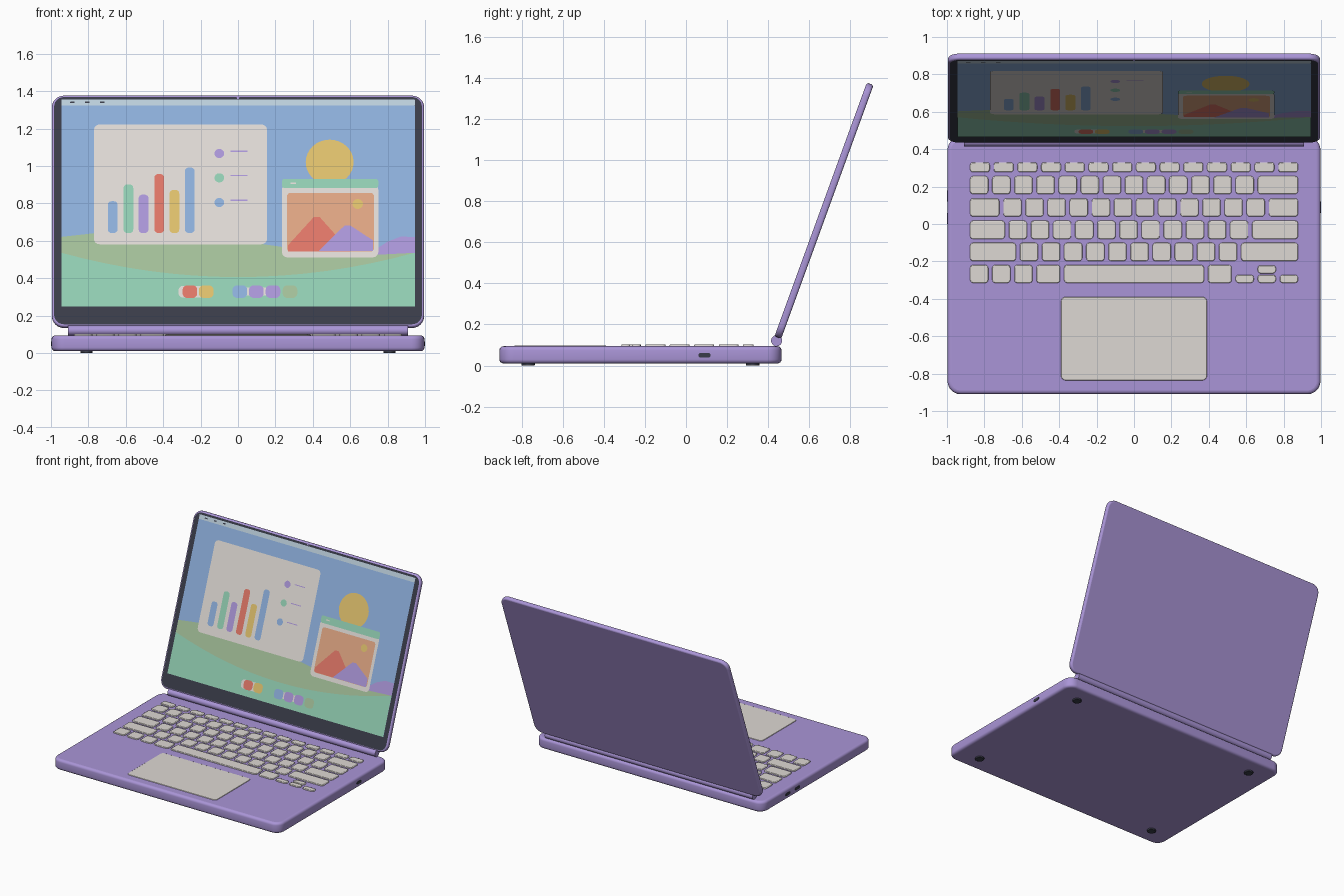
import bpy, bmesh, math
from mathutils import Matrix

if "Cube" in bpy.data.objects:
    bpy.data.objects.remove(bpy.data.objects["Cube"])


def mat(name, r, g, b):
    m = bpy.data.materials.new(name)
    lin = [(c / 255 / 12.92 if c < 11 else ((c / 255 + 0.055) / 1.055) ** 2.4) for c in (r, g, b)]
    m.diffuse_color = (*lin, 1)
    m.use_nodes = True
    m.node_tree.nodes["Principled BSDF"].inputs["Base Color"].default_value = m.diffuse_color
    return m


PURPLE = mat("purple", 170, 149, 215)
LIGHT = mat("warm_grey", 222, 217, 212)
DARK = mat("charcoal", 57, 60, 72)
SKY = mat("sky_blue", 140, 174, 218)
PALE = mat("pale_blue", 188, 207, 220)
MINT = mat("mint", 145, 205, 178)
OLIVE = mat("sage", 163, 191, 153)
RED = mat("coral_red", 223, 118, 103)
YELLOW = mat("yellow", 222, 191, 108)
ORANGE = mat("peach", 222, 164, 130)


def rounded(cx, cy, w, h, r, n=6):
    """Outline of a rounded rectangle, counter-clockwise."""
    r = min(r, w / 2, h / 2)
    pts = []
    for k, (sx, sy) in enumerate([(1, 1), (-1, 1), (-1, -1), (1, -1)]):
        for i in range(n + 1):
            a = math.pi / 2 * (k + i / n)
            pts.append((cx + sx * (w / 2 - r) + r * math.cos(a),
                        cy + sy * (h / 2 - r) + r * math.sin(a)))
    return pts


def slab(bm, cx, cy, w, h, r, z0, z1, top=0.0, bottom=0.0, seg=4, n=6):
    """Rounded rectangular block with rounded top and bottom rims."""
    steps = []
    if bottom:
        for i in range(seg):
            a = math.pi / 2 * i / seg
            steps.append((bottom * (1 - math.sin(a)), z0 + bottom * (1 - math.cos(a))))
    steps.append((0, z0 + bottom))
    steps.append((0, z1 - top))
    if top:
        for i in range(1, seg + 1):
            a = math.pi / 2 * i / seg
            steps.append((top * (1 - math.cos(a)), z1 - top * (1 - math.sin(a))))
    rings = []
    for d, z in steps:
        outline = rounded(cx, cy, w - 2 * d, h - 2 * d, max(r - d, 0.001), n)
        rings.append([bm.verts.new((x, y, z)) for x, y in outline])
    for a, b in zip(rings, rings[1:]):
        for i in range(len(a)):
            j = (i + 1) % len(a)
            bm.faces.new((a[i], a[j], b[j], b[i])).smooth = True
    bm.faces.new(rings[0][::-1])
    bm.faces.new(rings[-1])


def finish(name, bm, material, matrix=None):
    me = bpy.data.meshes.new(name)
    bm.to_mesh(me)
    bm.free()
    me.materials.append(material)
    ob = bpy.data.objects.new(name, me)
    bpy.context.collection.objects.link(ob)
    if matrix:
        ob.matrix_world = matrix
    return ob


def block(name, material, *args, matrix=None, **kw):
    bm = bmesh.new()
    slab(bm, *args, **kw)
    return finish(name, bm, material, matrix)


# Base, trackpad
block("base", PURPLE, 0, -0.222, 1.994, 1.376, 0.07, 0.01, 0.094, top=0.02, bottom=0.02)
block("trackpad", LIGHT, 0, -0.613, 0.78, 0.446, 0.025, 0.09, 0.098, top=0.003, seg=2)

# Keyboard: rows of (bottom y, top y, key widths in units)
U, X0, GAP = 0.1183, -0.887, 0.021
ROWS = [(0.277, 0.33, [15 / 14] * 14),
        (0.16, 0.256, [1] * 13 + [2]),
        (0.04, 0.137, [1.5] + [1] * 12 + [1.5]),
        (-0.08, 0.018, [1.75] + [1] * 11 + [2.25]),
        (-0.198, -0.1, [2.25] + [1] * 10 + [2.75]),
        (-0.315, -0.219, [1, 1, 1, 1.25, 6.5, 1.25])]
bm = bmesh.new()


def key(x, y0, y1, w):
    slab(bm, x + w / 2, (y0 + y1) / 2, w - GAP, y1 - y0, 0.016, 0.09, 0.103, top=0.004, seg=2, n=3)


for y0, y1, widths in ROWS:
    x = X0
    for w in widths:
        key(x, y0, y1, w * U)
        x += w * U
for i in range(3):                       # arrow keys
    key(x + i * U, -0.315, -0.272, U)
key(x + U, -0.264, -0.221, U)
finish("keys", bm, LIGHT)

# Feet
bm = bmesh.new()
for sx in (-0.81, 0.81):
    for y in (-0.77, 0.325):
        slab(bm, sx, y, 0.066, 0.066, 0.033, 0, 0.012, bottom=0.003, seg=2, n=4)
finish("feet", bm, DARK)

# Side ports, built flat and turned onto the side walls
for name, side, ys in (("right_port", 1, [0.09]), ("left_ports", -1, [0.03, 0.15])):
    bm = bmesh.new()
    for y in ys:
        slab(bm, y * side, 0.05, 0.06, 0.022, 0.011, 0.994, 1.0, n=4)
    turn = Matrix.Rotation(math.radians(90 * side), 4, 'Z') @ Matrix.Rotation(math.radians(90), 4, 'X')
    finish(name, bm, DARK, turn)

# Hinge barrel
bm = bmesh.new()
bmesh.ops.create_cone(bm, cap_ends=True, segments=24, radius1=0.027, radius2=0.027, depth=1.82,
                      matrix=Matrix.Translation((0, 0.442, 0.121)) @ Matrix.Rotation(math.pi / 2, 4, 'Y'))
for f in bm.faces:
    f.smooth = len(f.verts) == 4
finish("hinge", bm, PURPLE)

# Lid, leaning back 20 degrees
C = math.cos(math.radians(20))
LID = Matrix.Translation((0, 0.673, 0.755)) @ Matrix.Rotation(math.radians(70), 4, 'X')
block("lid", PURPLE, 0, 0, 1.99, 1.317, 0.065, -0.0175, 0.0175, top=0.012, bottom=0.012, matrix=LID)


def v(z):
    """Height above the floor to distance along the lid."""
    return (z - 0.761) / C


def plate(name, layer, material, *outlines):
    """Flat shapes on the lid front; higher layers lie on top."""
    bm = bmesh.new()
    for pts in outlines:
        f = bm.faces.new([bm.verts.new((x, y, 0.0181 + layer * 0.0008)) for x, y in pts])
        f.normal_update()
        if f.normal.z < 0:
            f.normal_flip()
    finish(name, bm, material, LID)


def rect(x0, x1, z0, z1, r=0.0005):
    return rounded((x0 + x1) / 2, (v(z0) + v(z1)) / 2, x1 - x0, v(z1) - v(z0), r)


def dot(x, z, r):
    return rounded(x, v(z), 2 * r, 2 * r, r, 8)


def poly(*pts):
    return [(x, v(z)) for x, z in pts]


# Bezel, camera and wallpaper
plate("bezel", 0, DARK, rounded(0, 0, 1.966, 1.293, 0.053))
plate("camera", 1, PURPLE, dot(0, 1.364, 0.007))
plate("sky", 1, SKY, rect(-0.945, 0.945, 0.248, 1.322))
plate("menu_bar", 1, PALE, rect(-0.945, 0.945, 1.322, 1.354))
plate("menu_items", 2, DARK, *[rect(x - 0.012, x + 0.012, 1.335, 1.343) for x in (-0.885, -0.805, -0.725)])
plate("far_hill", 2, PURPLE, poly((0.6, 0.4), (0.945, 0.4), (0.945, 0.62), (0.87, 0.622), (0.8, 0.595), (0.7, 0.53)))
plate("middle_hill", 3, OLIVE, poly((-0.945, 0.3), (0.945, 0.3), (0.945, 0.535), (0.75, 0.525), (0.5, 0.535),
                                    (0.24, 0.566), (0, 0.6), (-0.4, 0.64), (-0.75, 0.642), (-0.945, 0.62)))
near = [(-0.945 + 1.89 * i / 16, 0.405 + 0.13 * ((i - 8) / 8) ** 2) for i in range(17)]
plate("near_hill", 4, MINT, poly((0.945, 0.248), (-0.945, 0.248), *near))
plate("sun", 2, YELLOW, dot(0.49, 1.02, 0.128))

# Chart window
plate("chart_window", 5, LIGHT, rect(-0.77, 0.155, 0.58, 1.22, 0.03))
BARS = [(-0.67, 0.81, SKY), (-0.586, 0.9, MINT), (-0.505, 0.845, PURPLE),
        (-0.421, 0.955, RED), (-0.34, 0.87, YELLOW), (-0.258, 0.99, SKY)]
for i, (x, top, m) in enumerate(BARS):
    plate(f"chart_bar_{i + 1}", 6, m, rect(x - 0.026, x + 0.026, 0.64, top, 0.02))
for i, (z, m) in enumerate([(1.065, PURPLE), (0.935, MINT), (0.803, SKY)]):
    plate(f"legend_dot_{i + 1}", 6, m, dot(-0.1, z, 0.026))
plate("legend_lines", 6, PURPLE, *[rect(-0.04, 0.05, z, z + 0.006) for z in (1.074, 0.944, 0.812)])

# Picture window
plate("picture_window", 5, LIGHT, rect(0.235, 0.75, 0.51, 0.9, 0.03))
plate("picture_title_bar", 6, MINT, rect(0.235, 0.75, 0.88, 0.93, 0.015))
plate("title_mark", 7, LIGHT, rect(0.28, 0.31, 0.903, 0.911))
plate("picture", 6, ORANGE, rect(0.262, 0.727, 0.54, 0.855, 0.02))
plate("red_mountain", 7, RED, poly((0.268, 0.542), (0.6, 0.542), (0.437, 0.725), (0.405, 0.725), (0.268, 0.575)))
plate("purple_mountain", 8, PURPLE, poly((0.43, 0.542), (0.722, 0.542), (0.722, 0.6), (0.6, 0.68), (0.57, 0.68)))
plate("picture_sun", 7, YELLOW, dot(0.64, 0.795, 0.028))

# Dock icons
plate("dock_tray", 5, LIGHT, rect(-0.318, -0.135, 0.295, 0.358, 0.025), rect(0.0, 0.2, 0.305, 0.35, 0.01))
for i, (x, m) in enumerate([(-0.257, RED), (-0.17, YELLOW), (0.01, SKY),
                            (0.098, PURPLE), (0.187, PURPLE), (0.278, OLIVE)]):
    plate(f"dock_icon_{i + 1}", 6, m, rect(x - 0.039, x + 0.039, 0.293, 0.36, 0.025))
